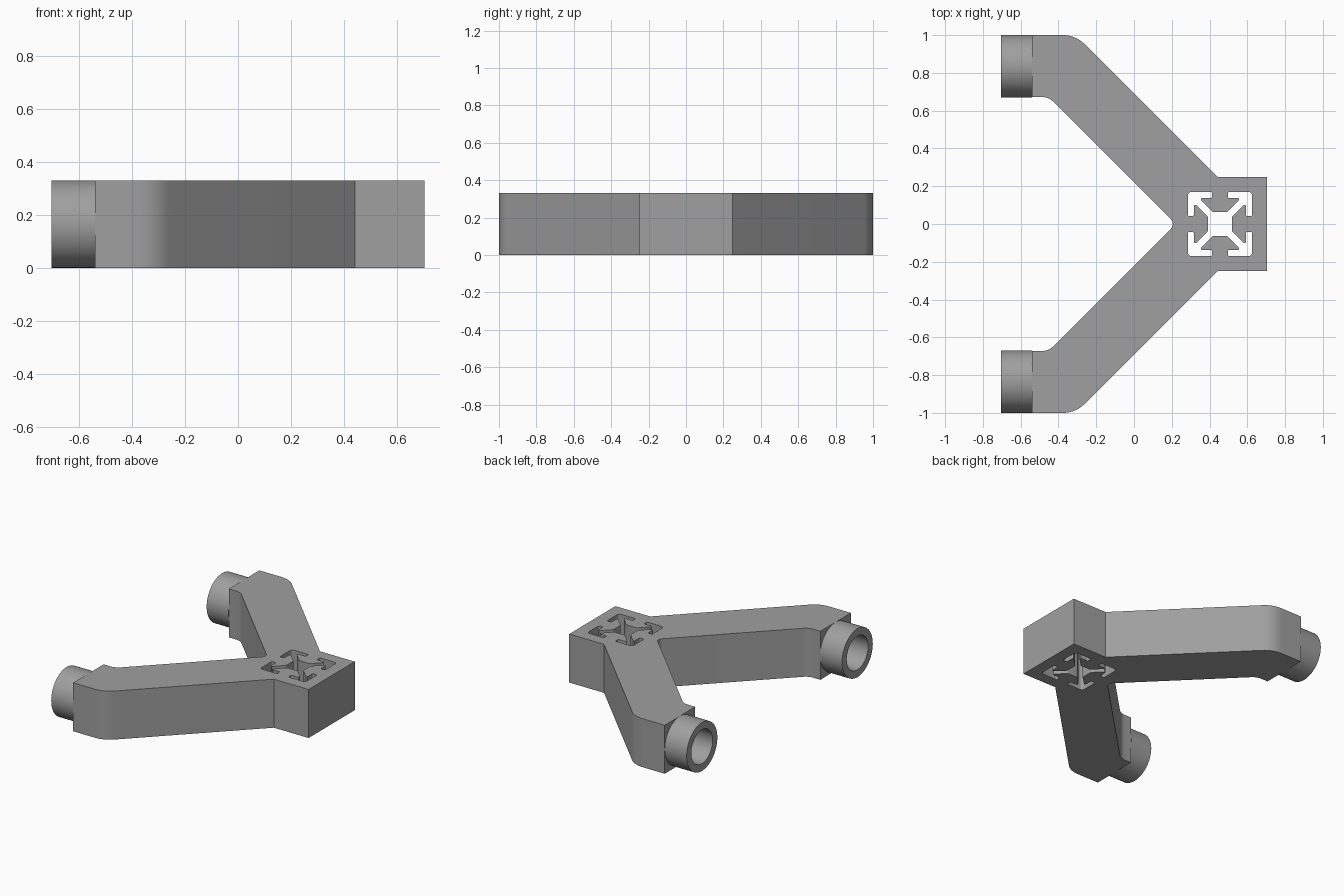
import bpy, bmesh, math
from mathutils import Vector, Matrix

cube = bpy.data.objects.get("Cube")
if cube:
    bpy.data.objects.remove(cube, do_unlink=True)

H = 0.33          # overall height
ARM_Y = 0.835     # tube axis offset
END_X = -0.54     # flat end of each arm
SOCKET_X = 0.455  # centre of the slotted opening

grey = bpy.data.materials.new("plain grey")
grey.use_nodes = True
COLOUR = (0.35, 0.35, 0.35, 1)
grey.diffuse_color = COLOUR
grey.node_tree.nodes["Principled BSDF"].inputs["Base Color"].default_value = COLOUR


def rounded(points, steps=8):
    """Turn (x, y, radius) corners into an outline with arcs."""
    out = []
    n = len(points)
    for i, (x, y, r) in enumerate(points):
        p = Vector((x, y))
        if r == 0:
            out.append(p)
            continue
        a = (Vector(points[i - 1][:2]) - p).normalized()
        b = (Vector(points[(i + 1) % n][:2]) - p).normalized()
        half = a.angle(b) / 2
        centre = p + (a + b).normalized() * r / math.sin(half)
        start = p + a * r / math.tan(half) - centre
        sweep = start.angle_signed(p + b * r / math.tan(half) - centre)
        for k in range(steps + 1):
            out.append(centre + Matrix.Rotation(-sweep * k / steps, 2) @ start)
    return out


def finish(name, bm):
    bmesh.ops.recalc_face_normals(bm, faces=bm.faces)
    mesh = bpy.data.meshes.new(name)
    bm.to_mesh(mesh)
    bm.free()
    mesh.materials.append(grey)
    ob = bpy.data.objects.new(name, mesh)
    bpy.context.collection.objects.link(ob)
    return ob


def prism(name, outline, z0, z1):
    bm = bmesh.new()
    face = bm.faces.new([bm.verts.new((p.x, p.y, z0)) for p in outline])
    top = bmesh.ops.extrude_face_region(bm, geom=[face])["geom"]
    verts = [v for v in top if isinstance(v, bmesh.types.BMVert)]
    bmesh.ops.translate(bm, verts=verts, vec=(0, 0, z1 - z0))
    return finish(name, bm)


def rod(name, radius, x0, x1, y):
    bm = bmesh.new()
    place = Matrix.Translation(((x0 + x1) / 2, y, H / 2)) @ Matrix.Rotation(math.pi / 2, 4, "Y")
    bmesh.ops.create_cone(bm, cap_ends=True, segments=64, radius1=radius,
                          radius2=radius, depth=x1 - x0, matrix=place)
    return finish(name, bm)


def select_only(ob):
    bpy.ops.object.select_all(action="DESELECT")
    ob.select_set(True)
    bpy.context.view_layer.objects.active = ob


def cut(ob, cutter):
    cutter.hide_render = True
    select_only(ob)
    mod = ob.modifiers.new("cut", "BOOLEAN")
    mod.operation = "DIFFERENCE"
    mod.solver = "EXACT"
    mod.object = cutter
    bpy.ops.object.modifier_apply(modifier=mod.name)


# V-shaped bracket: half outline mirrored across y = 0
half = [(0.705, 0.248, 0), (0.443, 0.248, 0), (-0.309, 1.0, 0.16),
        (END_X, 1.0, 0), (END_X, 0.672, 0), (-0.452, 0.672, 0.08)]
outline = half + [(0.22, 0, 0.035)] + [(x, -y, r) for x, y, r in reversed(half)]
bracket = prism("bracket", rounded(outline), 0, H)

# Slotted-rail opening: one side repeated four times
side = [(0.17, 0.17, 0.02), (0.043, 0.17, 0.006), (0.043, 0.138, 0.006),
        (0.112, 0.138, 0.008), (0.04, 0.064, 0.015)]
side += [(-x, y, r) for x, y, r in reversed(side[1:])]
profile = []
for k in range(4):
    turn = Matrix.Rotation(k * math.pi / 2, 2)
    for x, y, r in side:
        p = turn @ Vector((x, y))
        profile.append((p.x + SOCKET_X, p.y, r))
opening = prism("rail_opening_cutter", rounded(profile, 4), -0.1, H + 0.1)
cut(bracket, opening)
bpy.data.objects.remove(opening, do_unlink=True)

# Hollow tube on the end of each arm
parts = [bracket]
for label, s in (("back", 1), ("front", -1)):
    tube = rod(label + "_tube", H / 2, -0.705, END_X, s * ARM_Y)
    bore = rod(label + "_bore_cutter", 0.115, -0.8, -0.45, s * ARM_Y)
    cut(tube, bore)
    cut(bracket, bore)
    bpy.data.objects.remove(bore, do_unlink=True)
    parts.append(tube)

for ob in parts:
    select_only(ob)
    bpy.ops.object.shade_smooth_by_angle(angle=math.radians(30))
